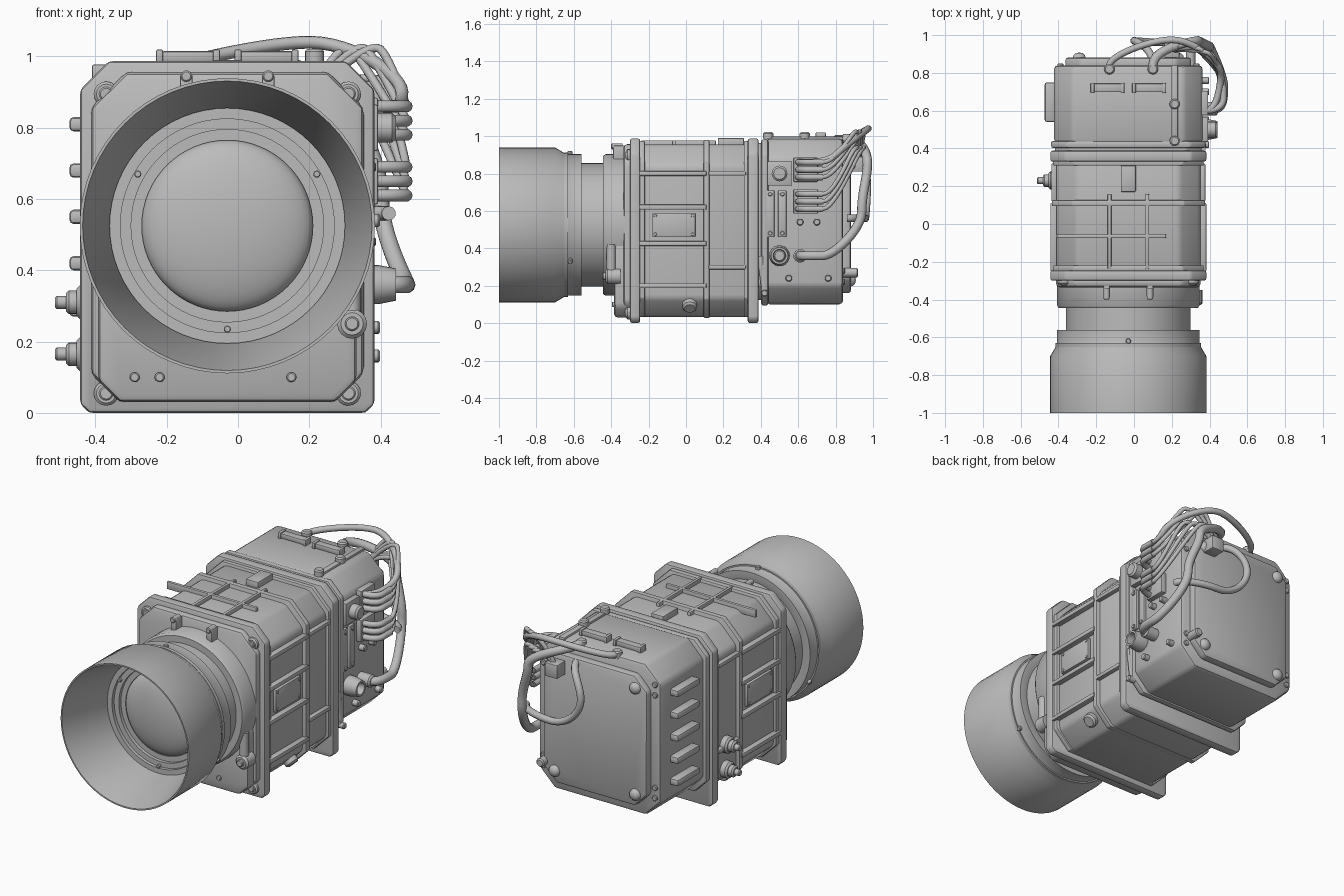
import bpy
import bmesh
import math
from mathutils import Vector

if "Cube" in bpy.data.objects:
    bpy.data.objects.remove(bpy.data.objects["Cube"], do_unlink=True)

# Shared directions and main dimensions
LEFT, BACK, UP = Vector((1, 0, 0)), Vector((0, 1, 0)), Vector((0, 0, 1))
RIGHT, FRONT, DOWN = -LEFT, -BACK, -UP
CENTRE_X, AXIS_Z = -0.03, 0.525
HALF, ROOF, CUT = 0.413, 0.987, 0.08
HOOD, COLLAR, NECK, GLASS = 0.414, 0.378, 0.33, 0.24
WALL = CENTRE_X + HALF
REAR_FLOOR, REAR_END = 0.1, 0.84
SIDES = (-1, 1)

matte_grey = bpy.data.materials.new("matte_grey")
matte_grey.use_nodes = True
colour = (0.5, 0.5, 0.5, 1)
matte_grey.diffuse_color = colour
matte_grey.node_tree.nodes["Principled BSDF"].inputs["Base Color"].default_value = colour


def finish(name, bm):
    bmesh.ops.remove_doubles(bm, verts=bm.verts, dist=0.0001)
    bmesh.ops.recalc_face_normals(bm, faces=bm.faces)
    for face in bm.faces:
        face.smooth = True
    mesh = bpy.data.meshes.new(name)
    bm.to_mesh(mesh)
    bm.free()
    mesh.set_sharp_from_angle(angle=math.radians(35))
    mesh.materials.append(matte_grey)
    bpy.context.collection.objects.link(bpy.data.objects.new(name, mesh))


def soften(bm, width):
    edges = [edge for edge in bm.edges if edge.calc_face_angle(0) > 0.3]
    bmesh.ops.bevel(bm, geom=edges, offset=width, segments=2, profile=0.5, affect='EDGES')


def shell(name, front, back, inset=0, floor=0, roof=ROOF, cut=CUT, low=CUT, bevel=0.012):
    """Body cross-section with cut corners, extruded from front to back."""
    side, bottom, top = HALF - inset, floor + inset, roof - inset
    half_outline = [(side - low, bottom), (side, bottom + low), (side, top - cut), (side - cut, top)]
    outline = half_outline + [(-x, z) for x, z in reversed(half_outline)]
    bm = bmesh.new()
    face = bm.faces.new([bm.verts.new((CENTRE_X + x, front, z)) for x, z in outline])
    extruded = bmesh.ops.extrude_face_region(bm, geom=[face])["geom"]
    moved = [item for item in extruded if isinstance(item, bmesh.types.BMVert)]
    bmesh.ops.translate(bm, vec=BACK * (back - front), verts=moved)
    bmesh.ops.recalc_face_normals(bm, faces=bm.faces)
    soften(bm, bevel)
    finish(name, bm)


def box(name, centre, size, bevel=0.006):
    bm = bmesh.new()
    bmesh.ops.create_cube(bm, size=1)
    bmesh.ops.scale(bm, vec=size, verts=bm.verts)
    bmesh.ops.translate(bm, vec=centre, verts=bm.verts)
    soften(bm, bevel)
    finish(name, bm)


def lathe(name, profile, origin=(CENTRE_X, 0, AXIS_Z), axis=BACK, sides=64, closed=False):
    """Revolve (radius, height) pairs around an axis."""
    bm = bmesh.new()
    turn = axis.to_track_quat('Z', 'Y')
    angles = [math.tau * step / sides for step in range(sides)]
    rings = [[bm.verts.new(Vector(origin) + turn @ Vector((r * math.cos(a), r * math.sin(a), height)))
              for a in angles] for r, height in profile]
    pairs = list(zip(rings, rings[1:]))
    if closed:
        pairs.append((rings[-1], rings[0]))
    for lower, upper in pairs:
        for step in range(sides):
            after = (step + 1) % sides
            bm.faces.new((lower[step], lower[after], upper[after], upper[step]))
    finish(name, bm)


def peg(name, origin, axis, radius, height):
    chamfer = min(radius, height) / 4
    lathe(name, [(0, 0), (radius, 0), (radius, height - chamfer), (radius - chamfer, height), (0, height)],
          origin, axis, sides=16)


def tube(name, radius, *stops):
    """Round cable through (point, tangent) stops."""
    curve = bpy.data.curves.new(name, 'CURVE')
    curve.dimensions = '3D'
    curve.bevel_depth = radius
    curve.bevel_resolution = 3
    curve.use_fill_caps = True
    spline = curve.splines.new('BEZIER')
    spline.bezier_points.add(len(stops) - 1)
    for knot, (point, tangent) in zip(spline.bezier_points, stops):
        knot.co = Vector(point)
        knot.handle_left, knot.handle_right = knot.co - tangent, knot.co + tangent
    curve.materials.append(matte_grey)
    bpy.context.collection.objects.link(bpy.data.objects.new(name, curve))


def corners(wide, high, middle=AXIS_Z, across=CENTRE_X):
    return [(across + i * wide, middle + j * high) for i in SIDES for j in SIDES]


# Lens hood with stepped inner rings
steps = [(GLASS + 0.03 * (i + j), -0.65 - 0.02 * i) for i in range(3) for j in range(2)]
lathe("lens_hood", [(HOOD, -1), (HOOD, -0.7), (COLLAR, -0.64), (COLLAR, -0.56), (NECK, -0.56), (GLASS, -0.6)]
      + steps + [(NECK, -0.7), (HOOD - 0.008, -1)], closed=True)
lathe("hood_band", [(NECK, -0.65), (COLLAR + 0.008, -0.65), (COLLAR + 0.008, -0.63), (NECK, -0.63)], closed=True)
arc = [math.pi * i / 20 for i in range(11)]
lathe("front_lens", [(GLASS * math.sin(a), -0.64 - 0.07 * math.cos(a)) for a in arc] + [(0, -0.6)])
lathe("lens_neck", [(0, -0.6), (NECK, -0.6), (NECK, -0.4), (0, -0.4)])
lathe("lens_collar", [(0, -0.445), (COLLAR - 0.01, -0.445), (COLLAR, -0.43), (COLLAR, -0.3), (0, -0.3)])
for i in range(3):
    angle = math.radians(90 + 120 * i)
    outward = LEFT * math.cos(angle) + UP * math.sin(angle)
    hub = Vector((CENTRE_X, -0.62, AXIS_Z))
    peg("hood_screw", hub + outward * COLLAR, outward, 0.014, 0.016)
    peg("hood_inner_screw", hub + FRONT * 0.06 - outward * 0.29, FRONT, 0.01, 0.016)

# Front housing, flange and lock lever
shell("front_lower_block", -0.385, -0.28, inset=0.05, floor=-0.02, roof=0.55, low=0.06, bevel=0.02)
shell("front_housing", -0.335, -0.28, inset=0.03, cut=0.1, bevel=0.02)
shell("front_flange", -0.3, -0.245, low=0.025)
for x, z in corners(0.34, 0.42, middle=0.475):
    peg("flange_boss", (x, -0.29, z), FRONT, 0.035, 0.03)
    peg("flange_bolt", (x, -0.31, z), FRONT, 0.02, 0.016)
for x in (-0.29, -0.22, 0.15):
    peg("front_screw", (x, -0.38, 0.1), FRONT, 0.014, 0.016)
for side in SIDES:
    lug = Vector((CENTRE_X + side * 0.115, -0.34, 0.91))
    box("collar_lug", lug, (0.035, 0.1, CUT))
    peg("collar_screw", lug + UP * 0.035, FRONT, 0.016, 0.06)
lever = Vector((0.32, -0.35, 0.25))
peg("lock_lever_hub", lever, FRONT, 0.042, CUT)
peg("lock_lever_screw", lever + FRONT * CUT, FRONT, 0.02, 0.016)
tube("lock_lever", 0.025, (lever + FRONT * 0.05, UP * 0.05), (lever + FRONT * 0.05 + UP * 0.17, UP * 0.05))

# Ribbed middle body
shell("middle_body", -0.26, 0.36, inset=0.032, cut=0.11, low=0.1, bevel=0.02)
for y, inset in ((-0.235, 0.014), (0.11, 0.008), (0.325, 0.014)):
    shell("body_ring", y - 0.016, y + 0.016, inset=inset, floor=0.02, cut=0.11, low=0.1, bevel=0.006)
for side in SIDES:
    box("top_long_rib", (CENTRE_X + side * 0.1, -0.04, 0.955), (0.02, 0.4, 0.045))
box("top_cross_rib", (-0.12, -0.065, 0.955), (0.58, 0.02, 0.045))
box("top_latch", (CENTRE_X, 0.24, 0.965), (CUT, 0.14, 0.05))
for side in SIDES:
    outward = LEFT * side
    skin = CENTRE_X + side * (HALF - 0.02)
    for z in (0.2, 0.425, 0.62, 0.8):
        box("side_rib", (skin, -0.07, z), (0.04, 0.36, 0.026))
    for z in (0.3, 0.8):
        box("rear_side_rib", (skin, 0.22, z), (0.03, 0.2, 0.024))
    box("side_plate", (skin, -0.065, AXIS_Z), (0.02, 0.23, 0.13), bevel=0.004)
    for y, z in corners(0.1, 0.05, across=-0.065):
        peg("plate_screw", Vector((skin, y, z)) + outward * 0.008, outward, 0.009, 0.006)
peg("underside_plug", (0.3, 0.02, 0.12), LEFT + DOWN, 0.04, 0.06)

# Rear flanges and rear box
shell("middle_rear_flange", 0.33, 0.388, low=0.025)
shell("flange_gasket", 0.37, 0.42, inset=0.025, floor=REAR_FLOOR)
shell("rear_box_flange", 0.402, 0.44, inset=0.004, floor=REAR_FLOOR - 0.01)
shell("rear_box", 0.43, REAR_END, inset=0.02, floor=CUT, roof=ROOF + 0.018, cut=0.1, low=0.1, bevel=0.02)
shell("back_cover", 0.82, 0.882, inset=0.08, floor=CUT, roof=1, low=CUT, bevel=0.016)
for x, z in corners(0.26, 0.31, middle=0.54):
    lathe("cover_dome", [(0.034, 0), (0.03, 0.014), (0.02, 0.024), (0, 0.028)], (x, 0.88, z), sides=24)
for high in (0.27, 0.33):
    for x, z in corners(0.36, high, middle=0.55):
        peg("rear_screw", (x, REAR_END - 0.01, z), BACK, 0.016, 0.02)
peg("back_knob", (0.3, REAR_END, 0.27), BACK, 0.025, CUT)

# Top of the rear box
for side in SIDES:
    bar = Vector((CENTRE_X + side * 0.11, 0.72, 1))
    box("top_bar", bar, (0.15, 0.045, 0.03))
    for end in SIDES:
        box("top_bar_end", bar + LEFT * end * CUT, (0.02, 0.055, 0.04))
box("top_strip", (0.215, 0.63, ROOF), (0.035, 0.42, 0.02))
for y in (0.44, 0.635):
    peg("strip_bolt", (0.215, y, ROOF), UP, 0.027, 0.034)

# Right side: cooling fins and two stepped plugs
right_wall = CENTRE_X - HALF
for i in range(5):
    box("cooling_fin", (right_wall, 0.645, 0.81 - 0.13 * i), (0.06, 0.21, 0.04), bevel=0.012)
for z in (0.165, 0.31):
    for i in range(3):
        peg("plug_step", (right_wall + 0.03 - 0.02 * i, 0.23, z), RIGHT, 0.048 - 0.015 * i, 0.04 + 0.01 * i)

# Left side: connector panels, ports and bolts
for name, y, z in (("square_panel", 0.5, 0.8), ("upper_sockets", 0.64, 0.82), ("lower_sockets", 0.64, 0.65)):
    box(name, (WALL - 0.01, y, z), (0.04, 0.13, 0.13))
peg("round_port", (WALL, 0.5, 0.8), LEFT, 0.042, 0.06)
for y in (0.45, 0.515):
    box("slot_plate", (WALL - 0.016, y, 0.585), (0.024, 0.045, 0.25))
    for z in (0.48, 0.69):
        peg("slot_screw", (WALL - 0.008, y, z), LEFT, 0.012, 0.012)
for y, z in ((0.42, 0.16), (0.55, 0.24), (0.76, 0.24), (0.61, 0.54), (0.7, 0.54)):
    peg("side_bolt", (WALL - 0.03, y, z), LEFT, 0.018, 0.045)
port = Vector((WALL - 0.02, 0.5, 0.36))
lathe("open_port", [(0.055, 0), (0.055, 0.03), (0.045, CUT), (0.034, CUT), (0.03, 0.02)],
      port, LEFT, sides=24, closed=True)
peg("open_port_pin", port, LEFT, 0.034, 0.04)
hose_port = port + BACK * 0.11
peg("hose_port", hose_port, LEFT, 0.036, CUT)
tube("drain_pipe", 0.018, (port + FRONT * 0.1, DOWN * 0.06), (port + FRONT * CUT + DOWN * 0.2, DOWN * 0.06))

# Cables: two rows of three plugs, each sweeping round to the back
gland = Vector((0.2, 0.92, 0.85))
box("back_connector", gland, Vector((1, 1, 1)) * CUT)
for row in range(2):
    for i in range(3):
        plug = Vector((WALL, 0.6, 0.86 - 0.04 * i - 0.17 * row))
        bend = plug + LEFT * 0.09 + BACK * 0.06
        out = bend + BACK * 0.07
        crest = Vector((0.4 - 0.04 * i, 0.9 + 0.02 * i, 1.02 - 0.09 * row))
        tube("cable_plug", 0.017, (plug, LEFT * 0.06), (bend, BACK * 0.03), (out, BACK * 0.02))
        tube("side_cable", 0.012, (out, BACK * 0.07), (crest, (UP + BACK + RIGHT) * 0.03), (gland, DOWN * 0.06))
tube("thick_hose", 0.025, (hose_port + LEFT * 0.06, LEFT * 0.05), (hose_port + LEFT * 0.11 + BACK * 0.12, BACK * 0.06),
     ((0.4, 0.94, 0.6), UP * 0.1), ((0.34, 0.97, 0.85), UP * 0.07), ((0.1, REAR_END, ROOF), FRONT * 0.1))
tube("top_cable", 0.018, ((-0.13, REAR_END, ROOF), BACK * 0.05), ((0.2, 0.975, 1.04), LEFT * 0.12),
     ((0.46, 0.8, 0.9), (FRONT + DOWN) * 0.05), ((WALL, 0.6, 0.86), RIGHT * 0.06))
tube("back_loop", 0.02, ((0.1, REAR_END, 0.9), BACK * 0.1), ((0, 0.97, 0.74), DOWN * 0.09),
     ((0.2, 0.96, 0.56), LEFT * 0.1), ((WALL + 0.04, 0.86, 0.56), FRONT * 0.05))
for x in (-0.13, 0.1):
    peg("top_gland", (x, 0.82, ROOF - 0.02), UP, 0.028, 0.04)
